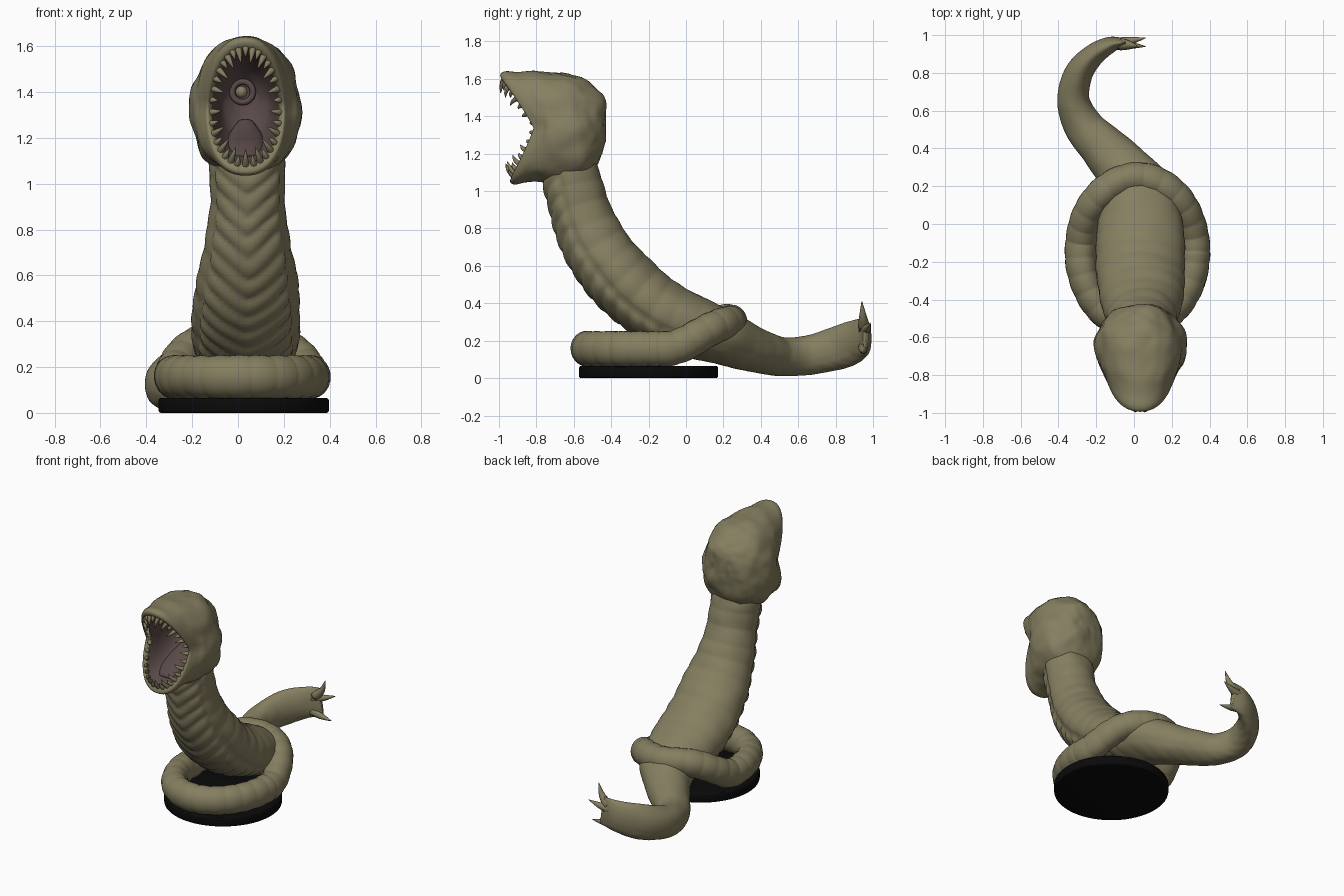
import bpy, bmesh, math
from mathutils import Vector, noise

if "Cube" in bpy.data.objects:
    bpy.data.objects.remove(bpy.data.objects["Cube"])

def material(name, rgb):
    m = bpy.data.materials.new(name)
    m.diffuse_color = (*rgb, 1)
    m.use_nodes = True
    m.node_tree.nodes["Principled BSDF"].inputs["Base Color"].default_value = m.diffuse_color
    return m

SKIN = material("olive skin", (0.235, 0.21, 0.118))
MOUTH = material("dark plum mouth", (0.10, 0.068, 0.064))
BLACK = material("black base", (0.003, 0.003, 0.003))

def finish(bm, name, *mats):
    bmesh.ops.recalc_face_normals(bm, faces=bm.faces)
    me = bpy.data.meshes.new(name)
    bm.to_mesh(me)
    bm.free()
    for m in mats:
        me.materials.append(m)
    me.polygons.foreach_set("use_smooth", [True] * len(me.polygons))
    ob = bpy.data.objects.new(name, me)
    bpy.context.collection.objects.link(ob)
    return ob

def spline(pts, steps, closed=False):
    """Catmull-Rom through tuples of any length."""
    n, out = len(pts), []
    for i in range(n if closed else n - 1):
        q = [pts[(i + k) % n] if closed else pts[min(max(i + k, 0), n - 1)] for k in (-1, 0, 1, 2)]
        for j in range(steps):
            t = j / steps
            out.append([0.5 * (2 * b + (c - a) * t + (2 * a - 5 * b + 4 * c - d) * t * t
                               + (3 * b - a - 3 * c + d) * t ** 3) for a, b, c, d in zip(*q)])
    if not closed:
        out.append(list(pts[-1]))
    return out

def bridge(bm, rings, closed=False, mat=lambda i: 0):
    n = len(rings[0])
    for i in range(len(rings) - (0 if closed else 1)):
        a, b = rings[i], rings[(i + 1) % len(rings)]
        for k in range(n):
            f = bm.faces.new((a[k], a[(k + 1) % n], b[(k + 1) % n], b[k]))
            f.material_index = mat(i)
    if not closed:
        bm.faces.new(rings[0]).material_index = mat(0)
        bm.faces.new(rings[-1]).material_index = mat(len(rings) - 1)

def loft(bm, path, side=None, seg=12, closed=False, bump=lambda s, a: 1.0):
    """Tube along rows of (x, y, z, half width, half depth); without a side it stays level."""
    P = [Vector(p[:3]) for p in path]
    n, s, rings, level = len(P), 0.0, [], side is None
    for i in range(n):
        nxt = P[(i + 1) % n] if closed else P[min(i + 1, n - 1)]
        prv = P[i - 1] if closed else P[max(i - 1, 0)]
        T = (nxt - prv).normalized()
        side = T.cross(Vector((0, 0, 1))) if level else Vector(side)
        side = (side - T * side.dot(T)).normalized()
        N = T.cross(side)
        if i:
            s += (P[i] - P[i - 1]).length
        ring = []
        for k in range(seg):
            a = 2 * math.pi * k / seg
            r = bump(s, a)
            ring.append(bm.verts.new(P[i] + side * math.cos(a) * path[i][3] * r
                                     + N * math.sin(a) * path[i][4] * r))
        rings.append(ring)
    bridge(bm, rings, closed)

def spike(bm, base, tip, bend, r):
    base, tip = Vector(base), Vector(tip)
    mid = (base + tip) / 2 + Vector(bend)
    rows = [(*base, r, r), (*mid, r * 0.62, r * 0.62), (*tip, 0.002, 0.002)]
    loft(bm, spline(rows, 3), (tip - base).orthogonal(), 8)

# neck, body and tail as one tapering tube
BODY = [(0.042, -0.62, 1.15, 0.165, 0.14), (0.042, -0.605, 1.05, 0.165, 0.155),
        (0.042, -0.565, 0.90, 0.163, 0.158), (0.042, -0.49, 0.72, 0.19, 0.172),
        (0.037, -0.36, 0.545, 0.225, 0.182), (0.035, -0.18, 0.385, 0.237, 0.175),
        (0.03, 0.02, 0.285, 0.225, 0.165), (0.01, 0.17, 0.23, 0.19, 0.15),
        (-0.06, 0.29, 0.18, 0.15, 0.132), (-0.16, 0.40, 0.14, 0.125, 0.115),
        (-0.26, 0.51, 0.115, 0.105, 0.104), (-0.32, 0.65, 0.122, 0.088, 0.105),
        (-0.295, 0.79, 0.155, 0.075, 0.112), (-0.22, 0.89, 0.19, 0.06, 0.115),
        (-0.12, 0.95, 0.22, 0.042, 0.105), (-0.03, 0.96, 0.235, 0.014, 0.1)]

def body_bump(s, a):
    belly = math.sin(a)                      # 1 at the belly, -1 along the back
    fade = min(1, max(0, (1.25 - s) / 0.3))
    if belly > 0.45:                         # chevron belly plates
        ph = (s + 0.12 * abs(math.cos(a))) / 0.085
        k = 0.085 * abs(math.sin(math.pi * ph)) ** 0.6 - 0.03
        k *= min(1, (belly - 0.45) / 0.15)
    else:                                    # softer folds on flanks and back
        k = 0.02 * abs(math.sin(math.pi * s / 0.115)) - 0.008
    groove = -0.05 * math.exp(-((belly - 0.45) / 0.09) ** 2)
    wob = 0.035 * noise.noise(Vector((math.cos(a) * 1.5, belly * 1.5, s * 7)))
    return 1 + (k + groove) * (0.2 + 0.8 * fade) + wob

bm = bmesh.new()
loft(bm, spline(BODY, 18), None, 56, bump=body_bump)
finish(bm, "body_and_tail", SKIN)

# pointed prongs at the tail end
bm = bmesh.new()
for base, tip, bend in [((-0.07, 0.952, 0.275), (0.015, 0.94, 0.41), (0.012, 0, -0.012)),
                        ((-0.09, 0.955, 0.255), (0.06, 0.985, 0.295), (0, 0, -0.005)),
                        ((-0.10, 0.953, 0.17), (0.06, 0.94, 0.14), (0, 0, -0.006))]:
    spike(bm, base, tip, bend, 0.033)
finish(bm, "tail_prongs", SKIN)

# coil lying on the base and rising over the body at the back
coil = []
for i in range(96):
    a = 2 * math.pi * i / 96
    x, y = 0.018 + 0.302 * math.cos(a), -0.145 + 0.388 * math.sin(a)
    t = min(1, max(0, (y + 0.12) / 0.36))
    z = 0.157 + 0.145 * t * t * (3 - 2 * t) - 0.02 * t * math.cos(a)
    coil.append((x, y, z, 0.082, 0.092 - 0.006 * t))

def coil_bump(s, a):
    fold = 0.05 * abs(math.sin(math.pi * s / 0.0907)) ** 0.6
    return 0.98 + fold + 0.05 * noise.noise(Vector((math.cos(a), math.sin(a), s * 5))) * math.sin(min(s, 2.1) * 1.49)

bm = bmesh.new()
loft(bm, spline(coil, 3, True), None, 28, True, coil_bump)
finish(bm, "coil", SKIN)

# head: outer skin, lip, then the inside of the mouth
# rows: y, rim follow, half width, top z, bottom z
HEAD = [(-0.43, 0, 0.05, 1.45, 1.34), (-0.45, 0, 0.13, 1.52, 1.20),
        (-0.52, 0, 0.20, 1.585, 1.08), (-0.62, 0.05, 0.24, 1.63, 1.04),
        (-0.72, 0.35, 0.228, 1.637, 1.05), (-0.76, 0.8, 0.202, 1.637, 1.045),
        (-0.79, 1, 0.184, 1.64, 1.035), (-0.815, 1, 0.168, 1.622, 1.05),
        (-0.80, 1, 0.15, 1.59, 1.085), (-0.76, 0.9, 0.138, 1.57, 1.11),
        (-0.68, 0.5, 0.125, 1.55, 1.16), (-0.60, 0.2, 0.10, 1.50, 1.22),
        (-0.56, 0, 0.05, 1.44, 1.30)]
CX, STEPS = 0.033, 5

def head_point(row, a):
    y, f, hw, top, bot = row
    c, s = math.cos(a), math.sin(a)
    c, s = math.copysign(abs(c) ** 0.88, c), math.copysign(abs(s) ** 0.94, s)
    x = CX + hw * c * (1 - 0.06 * s)
    z = (top + bot) / 2 + (top - bot) / 2 * s
    return Vector((x, y - f * abs(s) ** 1.1 * (0.178 if s > 0 else 0.125), z))

bm = bmesh.new()
rings = []
for i, row in enumerate(spline(HEAD, STEPS)):
    ring = []
    for k in range(72):
        p = head_point(row, 2 * math.pi * k / 72)
        w = min(1, max(0, (6 * STEPS - i) / 14))   # uneven muscle lumps behind the lips
        d = (p - Vector((CX, -0.65, 1.35))).normalized()
        p += d * w * (0.018 * noise.noise(p * 8) + 0.008 * noise.noise(p * 19))
        ring.append(bm.verts.new(p))
    rings.append(ring)
bridge(bm, rings, mat=lambda i: 1 if i >= 8 * STEPS + 1 else 0)
finish(bm, "head", SKIN, MOUTH)

# teeth around the rim, long and short alternating
bm = bmesh.new()
COUNT = 34
for k in range(COUNT):
    a = 2 * math.pi * (k + 0.5) / COUNT
    base = head_point((-0.792, 1, 0.16, 1.608, 1.067), a)
    inward = Vector((CX - base.x, 0, (1.345 - base.z) * 0.75)).normalized()
    size = (0.095 if k % 2 else 0.065) * (0.65 + 0.35 * abs(math.sin(a)))
    out = Vector((0, -1, 0))
    tip = base + inward * size * 0.85 + out * size * (0.25 if math.sin(a) > 0.7 else 0.5)
    tip.y = max(tip.y, -0.998)
    spike(bm, base - out * 0.01, tip, out * 0.012, 0.018)
finish(bm, "teeth", SKIN)

# tongue and throat knob
bm = bmesh.new()
loft(bm, spline([(CX, -0.60, 1.26, 0.04, 0.03), (CX, -0.68, 1.195, 0.08, 0.04),
                 (CX, -0.78, 1.15, 0.08, 0.035), (CX, -0.85, 1.12, 0.045, 0.018)], 6), (1, 0, 0), 20)
finish(bm, "tongue", MOUTH)
bm = bmesh.new()
loft(bm, [(0.02 + 0.045 * math.cos(t * math.pi / 16), -0.575, 1.40 + 0.045 * math.sin(t * math.pi / 16),
           0.014, 0.014) for t in range(32)], (0, 1, 0), 10, True)
finish(bm, "throat_ring", MOUTH)
bm = bmesh.new()
bmesh.ops.create_uvsphere(bm, u_segments=16, v_segments=10, radius=0.026)
bmesh.ops.translate(bm, verts=bm.verts, vec=(0.015, -0.60, 1.40))
finish(bm, "throat_knob", SKIN)

# round base with softened edges
bm = bmesh.new()
bmesh.ops.create_cone(bm, cap_ends=True, segments=72, radius1=0.372, radius2=0.372, depth=0.065)
bmesh.ops.translate(bm, verts=bm.verts, vec=(0.025, -0.20, 0.0325))
rim = [e for e in bm.edges if abs(e.verts[0].co.z - e.verts[1].co.z) < 1e-4]
bmesh.ops.bevel(bm, geom=rim, offset=0.012, segments=3, affect='EDGES', profile=0.5)
base = finish(bm, "base", BLACK)
bpy.context.view_layer.objects.active = base
base.select_set(True)
bpy.ops.object.shade_smooth_by_angle()
